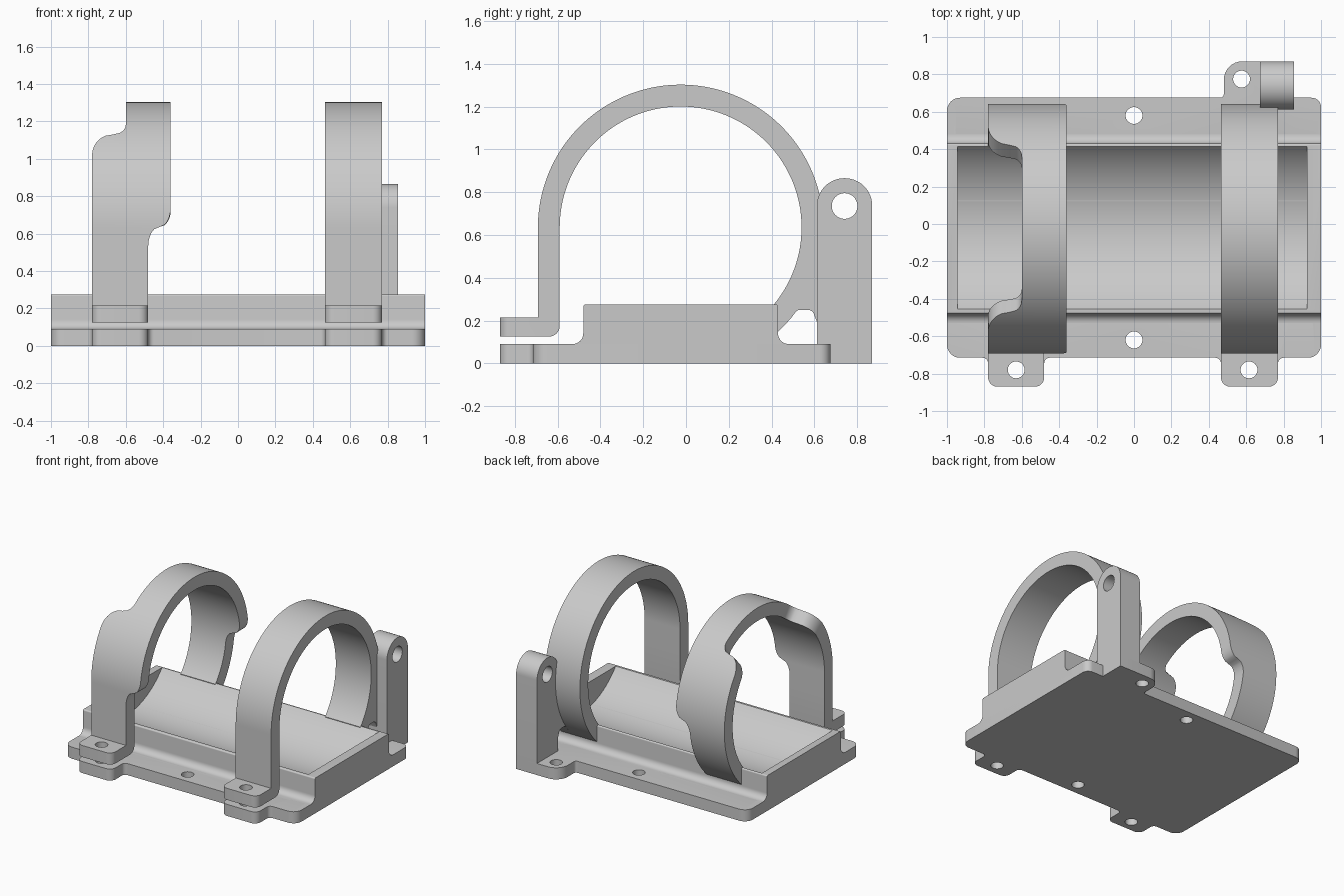
import bpy, bmesh, math
from mathutils import Vector

cube = bpy.data.objects.get("Cube")
if cube:
    bpy.data.objects.remove(cube, do_unlink=True)

GREY = (0.59, 0.59, 0.59, 1)
mat = bpy.data.materials.new("plain grey")
mat.use_nodes = True
mat.diffuse_color = GREY
mat.node_tree.nodes["Principled BSDF"].inputs["Base Color"].default_value = GREY

# Shared ring centre, radii and thicknesses
CY, CZ, R_OUT, R_IN = -0.025, 0.635, 0.667, 0.565
PLATE_T, BLOCK_TOP = 0.09, 0.275
FRONT, BACK = -0.715, 0.675


def make_object(name, bm):
    bmesh.ops.recalc_face_normals(bm, faces=bm.faces)
    mesh = bpy.data.meshes.new(name)
    bm.to_mesh(mesh)
    bm.free()
    mesh.materials.append(mat)
    obj = bpy.data.objects.new(name, mesh)
    bpy.context.collection.objects.link(obj)
    return obj


def rounded(corners, steps=8):
    """Outline from (a, b) or (a, b, radius) corners."""
    out = []
    for i, c in enumerate(corners):
        p = Vector(c[:2])
        if len(c) == 2:
            out.append(p)
            continue
        u = (Vector(corners[i - 1][:2]) - p).normalized()
        v = (Vector(corners[(i + 1) % len(corners)][:2]) - p).normalized()
        half = u.angle(v) / 2
        centre = p + (u + v).normalized() * c[2] / math.sin(half)
        reach = c[2] / math.tan(half)
        start, end = p + u * reach - centre, p + v * reach - centre
        turn = math.pi - 2 * half
        for k in range(steps + 1):
            t = k / steps
            out.append(centre + (start * math.sin((1 - t) * turn) + end * math.sin(t * turn)) / math.sin(turn))
    return out


def prism(name, outline, axis, lo, hi, edge_test=None, radius=0.05):
    """Extrude an outline along x (outline in y, z) or z (outline in x, y)."""
    bm = bmesh.new()
    place = (lambda p, h: (h, p[0], p[1])) if axis == "x" else (lambda p, h: (p[0], p[1], h))
    low = [bm.verts.new(place(p, lo)) for p in outline]
    high = [bm.verts.new(place(p, hi)) for p in outline]
    bm.faces.new(low)
    bm.faces.new(high)
    for i in range(len(low)):
        bm.faces.new((low[i - 1], low[i], high[i], high[i - 1]))
    if edge_test:
        edges = [e for e in bm.edges if edge_test(*[v.co for v in e.verts])]
        bmesh.ops.bevel(bm, geom=edges, offset=radius, segments=8, profile=0.5, affect='EDGES')
    return make_object(name, bm)


def circle(a, b, r, n):
    return [(a + r * math.cos(math.tau * i / n), b + r * math.sin(math.tau * i / n)) for i in range(n)]


def cut(obj, cutter):
    mod = obj.modifiers.new("cut", 'BOOLEAN')
    mod.operation, mod.solver, mod.object = 'DIFFERENCE', 'EXACT', cutter
    bpy.context.view_layer.objects.active = obj
    bpy.ops.object.modifier_apply(modifier=mod.name)
    bpy.data.objects.remove(cutter, do_unlink=True)


def drill(obj, x, y):
    cut(obj, prism("drill", circle(x, y, 0.045, 32), "z", -0.1, 0.4))


def trough(obj):
    cut(obj, prism("trough_cutter", circle(CY + 0.005, CZ, R_IN, 128), "x", -0.945, 0.925))


# Base plate with mounting tabs
T, F = 0.05, 0.03
plate = prism("base_plate", rounded([
    (-1, FRONT, 0.07), (-0.78, FRONT, F), (-0.78, -0.87, T), (-0.48, -0.87, T), (-0.48, FRONT, F),
    (0.465, FRONT, F), (0.465, -0.87, T), (0.77, -0.87, T), (0.77, FRONT, F), (1, FRONT, 0.07),
    (1, BACK, 0.05), (0.84, BACK), (0.84, 0.87), (0.48, 0.87, 0.1), (0.48, BACK, 0.02),
    (-1, BACK, 0.07)]), "z", 0, PLATE_T)
for x, y in [(0, 0.58), (0, -0.62), (-0.63, -0.78), (0.615, -0.78), (0.575, 0.775)]:
    drill(plate, x, y)
trough(plate)

# Raised cradle block, filleted onto the plate
block = prism("cradle_block", rounded([
    (-0.56, 0.02), (-0.56, PLATE_T), (-0.48, PLATE_T, 0.05), (-0.48, BLOCK_TOP, 0.01),
    (0.43, BLOCK_TOP, 0.01), (0.43, PLATE_T, 0.05), (0.51, PLATE_T), (0.51, 0.02)]), "x", -1, 1)
trough(block)


# Hoops: a band swept from the front leg over the top and down to the block
def ease(t, k):
    """Two opposite quarter arcs joined at k."""
    t = min(max(t, 0), 1)
    if t < k:
        return k - math.sqrt(k * k - t * t)
    return k + math.sqrt(max(0, (1 - k) ** 2 - (1 - t) ** 2))


def hoop(name, limits):
    bm = bmesh.new()
    rows = []
    for deg in range(-15, 228):
        x0, x1 = limits(min(deg, 180 - deg))
        row = []
        for r, a in ((R_OUT, deg), (R_IN, min(deg, 220))):
            a = math.radians(a)
            if a < 0:
                y, z = CY - r, CZ + R_OUT * a
            else:
                y, z = CY - r * math.cos(a), CZ + r * math.sin(a)
            row += [bm.verts.new((x, y, z)) for x in ((x0, x1) if r == R_OUT else (x1, x0))]
        rows.append(row)
    for a, b in zip(rows, rows[1:]):
        for i in range(4):
            bm.faces.new((a[i - 1], a[i], b[i], b[i - 1]))
    bm.faces.new(rows[0])
    bm.faces.new(rows[-1])
    bmesh.ops.remove_doubles(bm, verts=bm.verts, dist=0.0001)
    return make_object(name, bm)


def foot(name, x0, x1, hole_x):
    top = CZ - R_OUT * math.radians(15)
    leg = prism(name, rounded([
        (CY - R_OUT, top), (CY - R_OUT, 0.215), (-0.87, 0.215), (-0.87, 0.125),
        (CY - R_IN, 0.125, 0.05), (CY - R_IN, top)]), "x", x0, x1,
        lambda a, b: max(a.y, b.y) < -0.86 and abs(a.z - b.z) > 0.05)
    drill(leg, hole_x, -0.78)


hoop("left_hoop", lambda f: (0.465, 0.77))
foot("left_hoop_foot", 0.465, 0.77, 0.615)
hoop("right_hoop", lambda f: (-0.78 + 0.18 * ease((f - 35) / 20, 0.65),
                              -0.48 + 0.12 * ease((f + 9) / 18, 0.5)))
foot("right_hoop_foot", -0.78, -0.48, -0.63)

# Hinge post with a cross hole, and the web tying it to the hoop
post = prism("hinge_post", rounded([
    (0.612, 0), (0.87, 0), (0.87, 0.865, 0.128), (0.612, 0.865, 0.128)], 16), "x", 0.675, 0.855)
cut(post, prism("hinge_drill", circle(0.741, 0.735, 0.06, 40), "x", 0.5, 1))
prism("post_web", rounded([
    (0.49, 0.21), (0.52, 0.25, 0.03), (0.59, 0.25, 0.03), (0.613, 0.19), (0.63, 0.19),
    (0.63, 0.5), (0.58, 0.5), (0.48, 0.3)]), "x", 0.675, 0.77)

# Smooth curved surfaces, keep real edges sharp
for obj in bpy.context.collection.objects:
    if obj.type == 'MESH' and mat.name in obj.data.materials:
        bpy.ops.object.select_all(action='DESELECT')
        obj.select_set(True)
        bpy.context.view_layer.objects.active = obj
        bpy.ops.object.shade_smooth_by_angle(angle=math.radians(30))
